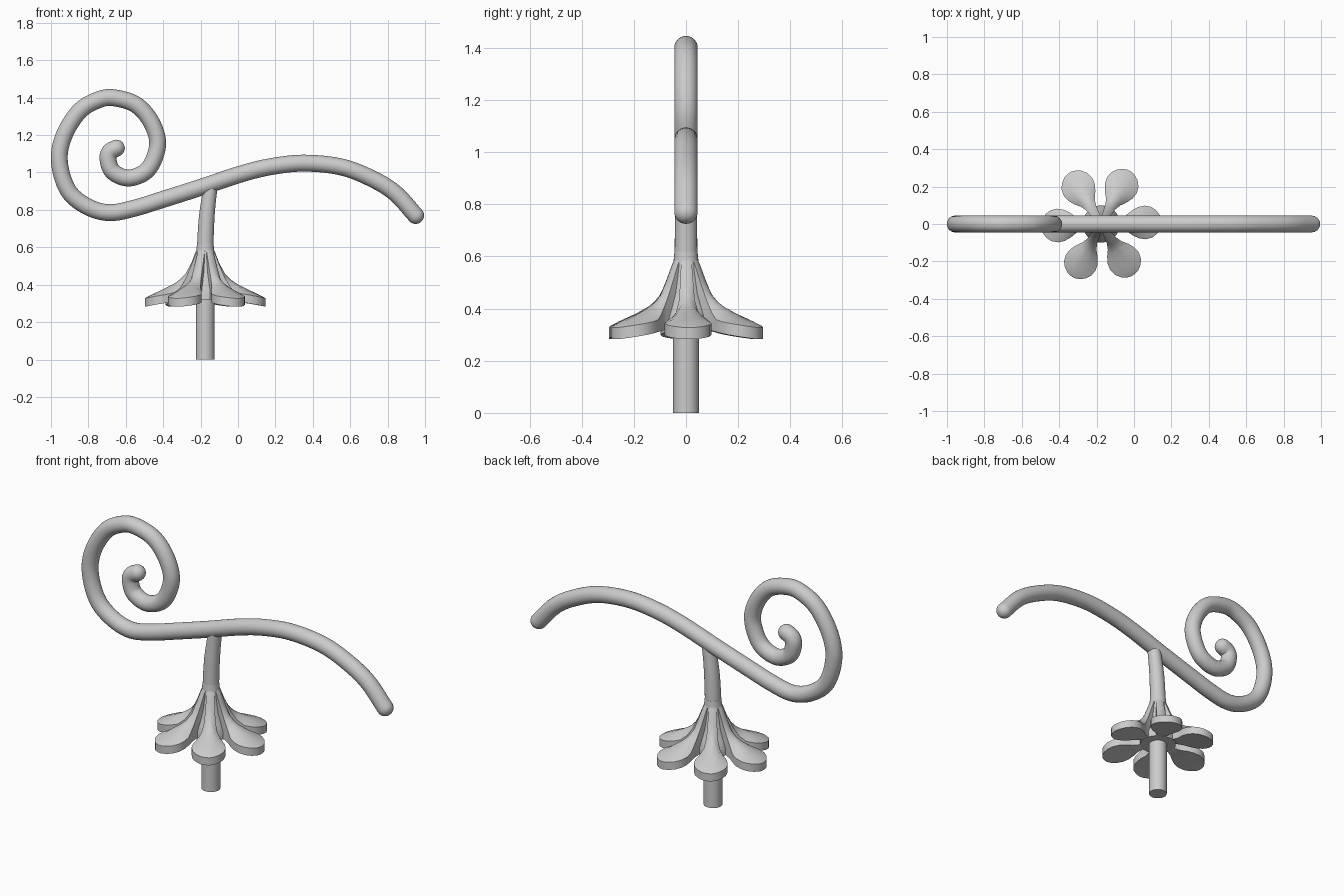
import bpy, bmesh, math
from mathutils import Vector

cube = bpy.data.objects.get("Cube")
if cube:
    bpy.data.objects.remove(cube, do_unlink=True)

GREY = (0.6, 0.6, 0.6, 1)
mat = bpy.data.materials.new("plain grey")
mat.use_nodes = True
mat.diffuse_color = GREY
mat.node_tree.nodes["Principled BSDF"].inputs["Base Color"].default_value = GREY

CENTRE = Vector((-0.175, 0, 0))


def finish(bm, name, angle=35):
    bmesh.ops.recalc_face_normals(bm, faces=bm.faces)
    mesh = bpy.data.meshes.new(name)
    bm.to_mesh(mesh)
    bm.free()
    mesh.materials.append(mat)
    ob = bpy.data.objects.new(name, mesh)
    bpy.context.collection.objects.link(ob)
    bpy.ops.object.select_all(action='DESELECT')
    ob.select_set(True)
    bpy.context.view_layer.objects.active = ob
    bpy.ops.object.shade_smooth_by_angle(angle=math.radians(angle))
    return ob


def loft(bm, rings):
    """Skin a list of equal point loops and close both ends."""
    loops = [[bm.verts.new(p) for p in ring] for ring in rings]
    n = len(loops[0])
    for a, b in zip(loops, loops[1:]):
        for i in range(n):
            j = (i + 1) % n
            bm.faces.new((a[i], a[j], b[j], b[i]))
    bm.faces.new(loops[0])
    bm.faces.new(loops[-1][::-1])


def spline(points, steps):
    """Catmull-Rom curve through (x, z, radius) points."""
    p = [Vector(q) for q in points]
    p = [2 * p[0] - p[1]] + p + [2 * p[-1] - p[-2]]
    out = []
    for a, b, c, d in zip(p, p[1:], p[2:], p[3:]):
        for k in range(steps):
            t = k / steps
            out.append(0.5 * (2 * b + (c - a) * t + (2 * a - 5 * b + 4 * c - d) * t * t
                              + (3 * b - a - 3 * c + d) * t ** 3))
    return out + [p[-2]]


def tube(name, points, steps=6, sides=24, rounded=False):
    pts = spline(points, steps)
    frames = []
    for i, q in enumerate(pts):
        d = pts[min(i + 1, len(pts) - 1)] - pts[max(i - 1, 0)]
        frames.append((Vector((q.x, 0, q.y)), Vector((d.x, 0, d.y)).normalized(), q.z))
    if rounded:
        caps = []
        for (c, t, r), s in ((frames[0], -1), (frames[-1], 1)):
            angles = [math.pi / 2 * k / 7 for k in range(1, 7)]
            caps.append([(c + t * s * r * math.sin(a), t, r * math.cos(a)) for a in angles])
        frames = caps[0][::-1] + frames + caps[1]
    rings = []
    for c, t, r in frames:
        side = Vector((-t.z, 0, t.x))
        rings.append([c + r * (side * math.cos(a) + Vector((0, 1, 0)) * math.sin(a))
                      for a in (math.tau * k / sides for k in range(sides))])
    bm = bmesh.new()
    loft(bm, rings)
    return finish(bm, name)


# Curling branch: drooping tip on the left, spiral on the right
branch = [(.95, .77), (.84, .89), (.71, .97), (.55, 1.03), (.35, 1.05), (.17, 1.03),
          (.01, .99), (-.2, .92), (-.42, .85), (-.55, .81), (-.68, .785), (-.79, .81),
          (-.89, .88), (-.94, .98), (-.955, 1.1), (-.92, 1.22), (-.845, 1.33),
          (-.755, 1.385), (-.67, 1.4), (-.55, 1.365), (-.47, 1.28), (-.43, 1.17),
          (-.45, 1.07), (-.5, 1), (-.59, .97), (-.67, 1.005), (-.695, 1.07),
          (-.685, 1.11), (-.65, 1.13)]
tube("curling_branch", [(x, z, .045) for x, z in branch], rounded=True)

# Straight post below the flower, bent stem above it
tube("lower_post", [(CENTRE.x, 0, .05), (CENTRE.x, .45, .05)], steps=1)
tube("upper_stem", [(-.175, .4, .047), (-.175, .6, .044), (-.168, .75, .042),
                    (-.157, .85, .039), (-.145, .93, .037)])

# Flared collar filling the valleys between the petals
bm = bmesh.new()
profile = [(.044, .62), (.052, .54), (.065, .46), (.085, .4), (.1, .36), (.1, .32)]
loft(bm, [[CENTRE + Vector((r * math.cos(a), r * math.sin(a), z))
           for a in (math.tau * k / 24 for k in range(24))] for r, z in profile])
finish(bm, "flower_collar")

# Petals: narrow ridge at the stem widening to a drooping oval blade
# Each station: distance out, ridge height, underside height, half width
stations = [(.03, .62, .4, .018), (.05, .58, .36, .021), (.075, .515, .33, .025),
            (.105, .46, .32, .03), (.135, .428, .315, .043), (.165, .407, .311, .066),
            (.2, .388, .305, .084), (.235, .371, .299, .09), (.27, .355, .293, .082),
            (.297, .342, .288, .062), (.315, .332, .284, .036), (.322, .327, .283, .012)]


def petal(angle):
    out = Vector((math.cos(angle), math.sin(angle), 0))
    side = Vector((-out.y, out.x, 0))
    rings = []
    for r, top, low, half in stations:
        blade = min(1, max(0, (r - .09) / .08))
        edge = (top - .012) * (1 - blade) + min(top, low + .045) * blade
        ring = [(-half, low), (-half, edge)]
        ring += [(half * s, edge + (top - edge) * (1 - s * s)) for s in (-.5, 0, .5)]
        ring += [(half, edge), (half, low)]
        rings.append([CENTRE + out * r + side * w + Vector((0, 0, z)) for w, z in ring])
    bm = bmesh.new()
    loft(bm, rings)
    return bm


for i in range(6):
    finish(petal(math.radians(2 + 60 * i)), f"petal_{i + 1}", 40)
